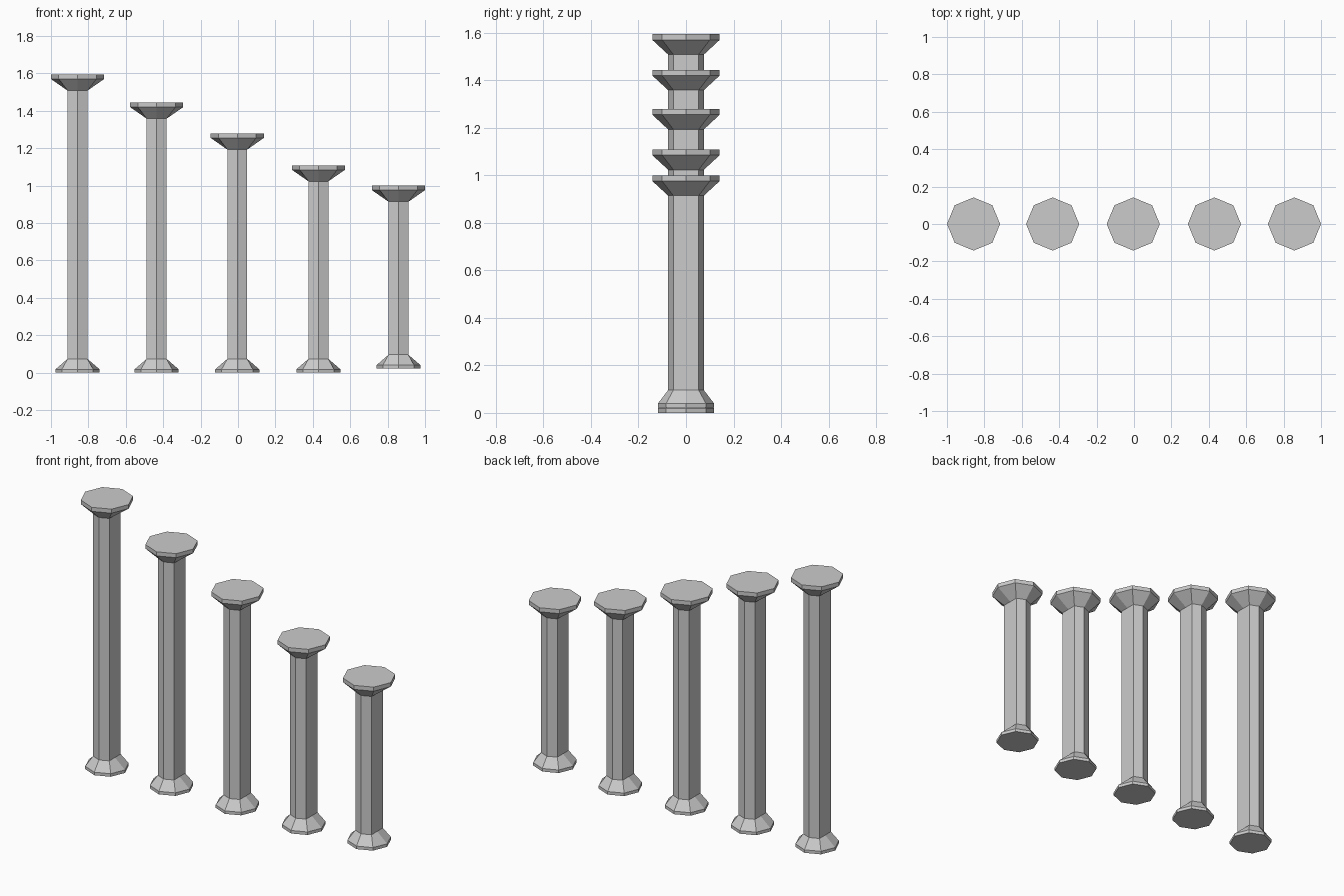
import bpy, bmesh, math

if "Cube" in bpy.data.objects:
    bpy.data.objects.remove(bpy.data.objects["Cube"])

CAP_R, BASE_R = 0.142, 0.118
SHAFT_Y, SHAFT_X = 0.075, 0.053


def octagon(r, z):
    return [(r * math.cos(i * math.pi / 4), r * math.sin(i * math.pi / 4), z) for i in range(8)]


def shaft_ring(z):
    # octagon whose two side corners are flattened into the x faces
    return [(max(-SHAFT_X, min(SHAFT_X, x)), y, z) for x, y, _ in octagon(SHAFT_Y, z)]


def column(name, x, bottom, top):
    # stacked rings: foot rim, foot flare, shaft, head flare, head rim
    rings = [octagon(BASE_R, bottom), octagon(BASE_R, bottom + 0.018),
             shaft_ring(bottom + 0.074), shaft_ring(top - 0.086),
             octagon(CAP_R, top - 0.024), octagon(CAP_R, top)]
    bm = bmesh.new()
    loops = [[bm.verts.new(p) for p in ring] for ring in rings]
    for a, b in zip(loops, loops[1:]):
        for i in range(8):
            j = (i + 1) % 8
            bm.faces.new((a[i], a[j], b[j], b[i]))
    bm.faces.new(loops[0][::-1])
    bm.faces.new(loops[-1])
    bmesh.ops.recalc_face_normals(bm, faces=bm.faces)
    mesh = bpy.data.meshes.new(name)
    bm.to_mesh(mesh)
    bm.free()
    obj = bpy.data.objects.new(name, mesh)
    obj.location.x = x
    bpy.context.collection.objects.link(obj)


# row of columns stepping down from left to right; the last foot sits higher
specs = [(-0.858, 0, 1.594), (-0.435, 0, 1.444), (-0.004, 0, 1.279),
         (0.43, 0, 1.109), (0.858, 0.022, 1.0)]
for n, (x, bottom, top) in enumerate(specs, 1):
    column(f"column_{n}", x, bottom, top)
